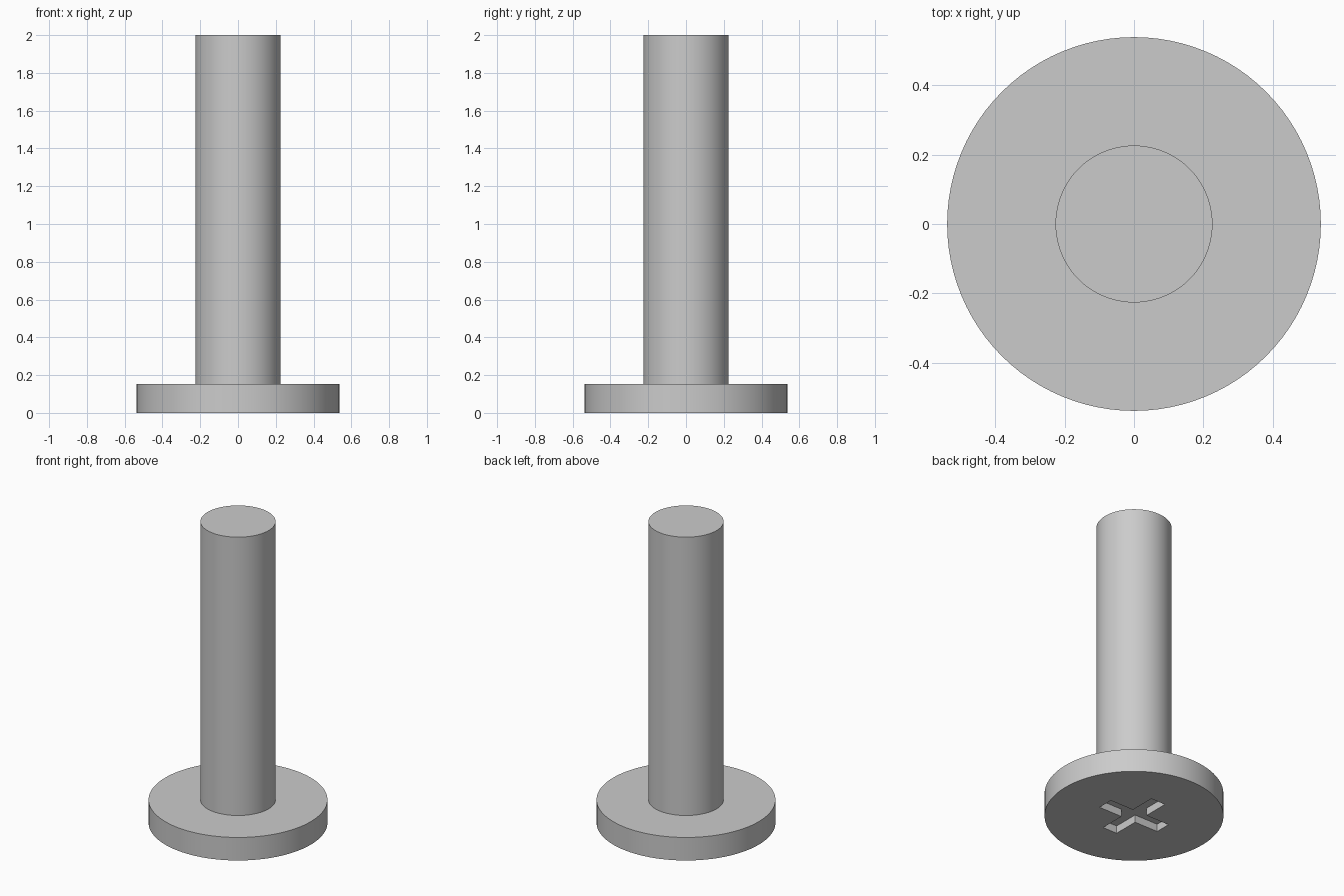
import bpy
import bmesh

HEAD_R, HEAD_H = 0.538, 0.153
SHAFT_R, TOTAL_H = 0.226, 2.0
ARM, HALF_W, DEPTH = 0.226, 0.053, 0.05

if "Cube" in bpy.data.objects:
    bpy.data.objects.remove(bpy.data.objects["Cube"], do_unlink=True)

# Single grey metal
metal = bpy.data.materials.new("grey_metal")
metal.use_nodes = True
grey = (0.6, 0.6, 0.6, 1.0)
metal.diffuse_color = grey
metal.node_tree.nodes["Principled BSDF"].inputs["Base Color"].default_value = grey


def cylinder(name, radius, z0, z1):
    bpy.ops.mesh.primitive_cylinder_add(
        vertices=96, radius=radius, depth=z1 - z0, location=(0, 0, (z0 + z1) / 2))
    obj = bpy.context.object
    obj.name = name
    obj.data.materials.append(metal)
    return obj


def cross_cutter():
    """Plus-shaped prism that reaches DEPTH into the underside."""
    w, a = HALF_W, ARM
    outline = []
    x, y = 1, 0
    for _ in range(4):
        # two tip corners and the inner corner of one arm
        for along, side in ((a, -w), (a, w), (w, w)):
            outline.append((along * x - side * y, along * y + side * x))
        x, y = -y, x
    bm = bmesh.new()
    face = bm.faces.new([bm.verts.new((px, py, -DEPTH)) for px, py in outline])
    top = bmesh.ops.extrude_face_region(bm, geom=[face])
    verts = [g for g in top["geom"] if isinstance(g, bmesh.types.BMVert)]
    bmesh.ops.translate(bm, verts=verts, vec=(0, 0, 2 * DEPTH))
    bmesh.ops.recalc_face_normals(bm, faces=bm.faces)
    mesh = bpy.data.meshes.new("recess_cutter")
    bm.to_mesh(mesh)
    bm.free()
    mesh.materials.append(metal)
    obj = bpy.data.objects.new("recess_cutter", mesh)
    obj.hide_render = True
    bpy.context.collection.objects.link(obj)
    return obj


# Flat round head with a cross recess in its underside
head = cylinder("head", HEAD_R, 0, HEAD_H)
cutter = cross_cutter()
cut = head.modifiers.new("cross_recess", "BOOLEAN")
cut.operation = "DIFFERENCE"
cut.solver = "EXACT"
cut.object = cutter
bpy.context.view_layer.objects.active = head
bpy.ops.object.modifier_apply(modifier=cut.name)
bpy.data.objects.remove(cutter, do_unlink=True)

# Plain shaft standing on the head
shaft = cylinder("shaft", SHAFT_R, HEAD_H, TOTAL_H)

for obj in (head, shaft):
    bpy.ops.object.select_all(action="DESELECT")
    obj.select_set(True)
    bpy.context.view_layer.objects.active = obj
    bpy.ops.object.shade_smooth_by_angle(angle=0.6)
